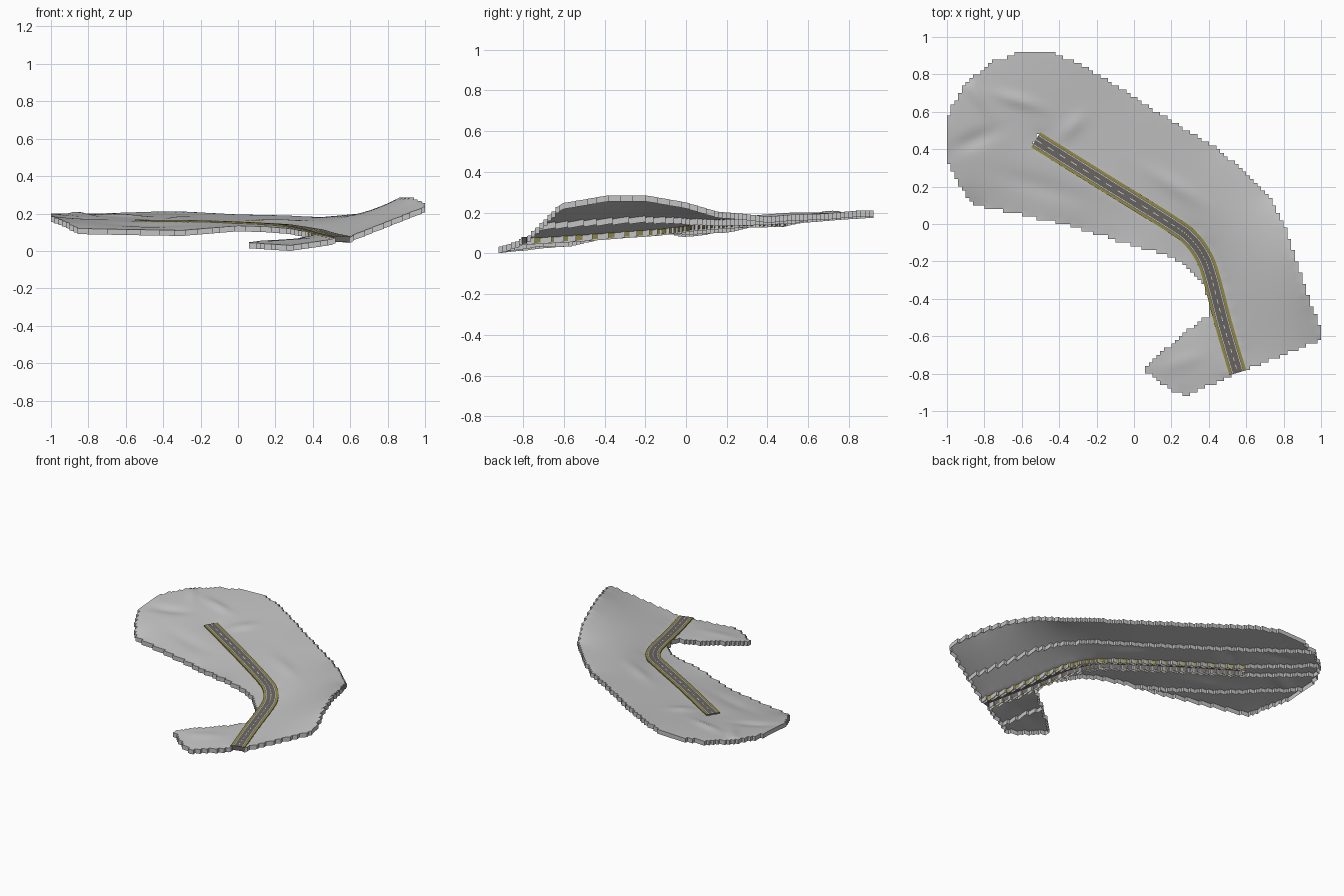
import bpy
import math
from mathutils import Vector

cube = bpy.data.objects.get("Cube")
if cube:
    bpy.data.objects.remove(cube, do_unlink=True)

CELL = 0.02        # terrain grid step
SKIRT = 0.03       # depth of the hanging edge walls
HALF_ROAD = 0.047
SEAMS = (-0.23, -0.05, 0.05, 0.23)   # sideways distances where terrain strips meet


def material(name, r, g, b):
    mat = bpy.data.materials.new(name)
    mat.use_nodes = True
    mat.diffuse_color = (r, g, b, 1)
    mat.node_tree.nodes["Principled BSDF"].inputs["Base Color"].default_value = (r, g, b, 1)
    return mat


ground = material("pale grey ground", 0.55, 0.55, 0.55)
verge = material("olive yellow verge", 0.29, 0.26, 0.06)
asphalt = material("dark asphalt", 0.14, 0.13, 0.12)
paint = material("white road paint", 0.7, 0.7, 0.68)


def make_object(name, verts, faces, mats, indices=None, smooth=False):
    mesh = bpy.data.meshes.new(name)
    mesh.from_pydata(verts, [], faces)
    for mat in mats:
        mesh.materials.append(mat)
    for i, poly in enumerate(mesh.polygons):
        poly.use_smooth = smooth
        if indices:
            poly.material_index = indices[i]
    obj = bpy.data.objects.new(name, mesh)
    bpy.context.collection.objects.link(obj)
    return obj


def nearest(path, x, y):
    """Signed sideways distance, height and segment number on a path."""
    best = (9, 0, 0)
    for i in range(len(path) - 1):
        a, b = path[i], path[i + 1]
        dx, dy = b[0] - a[0], b[1] - a[1]
        t = ((x - a[0]) * dx + (y - a[1]) * dy) / (dx * dx + dy * dy)
        t = min(1, max(0, t))
        px, py = x - a[0] - t * dx, y - a[1] - t * dy
        d = math.hypot(px, py)
        if d < abs(best[0]):
            side = 1 if dx * py - dy * px > 0 else -1
            best = (d * side, a[2] + t * (b[2] - a[2]), i)
    return best


def inside(poly, x, y):
    hit = False
    for a, b in zip(poly, poly[1:]):
        if (a[1] > y) != (b[1] > y):
            if x < a[0] + (y - a[1]) * (b[0] - a[0]) / (b[1] - a[1]):
                hit = not hit
    return hit


def spline(points, steps):
    """Catmull-Rom curve through the points."""
    pts = [Vector(p) for p in points]
    pts = [2 * pts[0] - pts[1]] + pts + [2 * pts[-1] - pts[-2]]
    out = []
    for a, b, c, d in zip(pts, pts[1:], pts[2:], pts[3:]):
        for k in range(steps):
            t = k / steps
            out.append(0.5 * (2 * b + (c - a) * t + (2 * a - 5 * b + 4 * c - d) * t * t
                              + (3 * b - a - 3 * c + d) * t ** 3))
    return out + [pts[-2]]


# Terrain outline with edge heights
outline = [
    (-1, .38, .19), (-1, .52, .2), (-.98, .62, .2), (-.9, .75, .2), (-.75, .87, .2),
    (-.6, .92, .205), (-.45, .92, .21), (-.28, .85, .21), (0, .68, .195), (.25, .52, .19),
    (.45, .4, .18), (.6, .27, .195), (.72, .15, .205), (.8, 0, .25), (.87, -.2, .285),
    (.93, -.38, .285), (1.02, -.61, .245), (.59, -.785, .075), (.28, -.915, .03),
    (.2, -.89, .035), (.05, -.78, .045), (.13, -.7, .055), (.3, -.56, .065),
    (.41, -.48, .085), (.38, -.33, .1), (.28, -.22, .12), (.15, -.16, .13),
    (0, -.12, .135), (-.3, -.02, .11), (-.6, .05, .115), (-.85, .1, .12),
    (-.93, .2, .16), (-.99, .33, .185)]
outline.append(outline[0])

# Road centre line, extended past both ends to guide the terrain strips
route = [(-.525, .45, .163), (-.15, .217, .158), (.2, 0, .142), (.3, -.075, .13),
         (.37, -.17, .118), (.412, -.28, .11), (.48, -.54, .09), (.555, -.795, .075)]
guide = [(-1.2, .87, .19)] + route + [(.61, -.98, .06)]

# Terrain cells and strip numbers
cells = {}
for i in range(-50, 50):
    for j in range(-46, 46):
        x, y = (i + .5) * CELL, (j + .5) * CELL
        if inside(outline, x, y):
            side, _, seg = nearest(guide, x, y)
            under_road = abs(side) < HALF_ROAD - .012 and seg > 0
            cells[i, j] = -1 if under_road else sum(side > s for s in SEAMS)

# Heights: fixed along the outline and the road, relaxed in between
height, free = {}, []
corners = {(i + a, j + b) for i, j in cells for a in (0, 1) for b in (0, 1)}
for i, j in sorted(corners):
    x, y = i * CELL, j * CELL
    side, z, seg = nearest(guide, x, y)
    border = any((i - a, j - b) not in cells for a in (0, 1) for b in (0, 1))
    if abs(side) < HALF_ROAD + .01 and seg > 0:
        height[i, j] = z - .003
    elif border:
        height[i, j] = nearest(outline, x, y)[1]
    else:
        height[i, j] = z
        free.append((i, j))
for _ in range(90):
    for i, j in free:
        mean = (height[i + 1, j] + height[i - 1, j] + height[i, j + 1] + height[i, j - 1]) / 4
        height[i, j] += 1.8 * (mean - height[i, j])

# Gentle humps and hollows: x, y, length, width, angle, rise
humps = [(-.85, .7, .1, .03, -1, .012), (-.62, .66, .12, .03, -.3, .012),
         (-.85, .45, .12, .04, .4, -.012), (-.33, .52, .08, .04, .8, .01),
         (.22, .2, .16, .04, -.55, .01), (-.5, .2, .2, .05, -.3, -.008),
         (.25, -.74, .12, .04, .3, .006)]
for i, j in free:
    for x, y, long, wide, angle, rise in humps:
        dx, dy = i * CELL - x, j * CELL - y
        u = (dx * math.cos(angle) + dy * math.sin(angle)) / long
        v = (dy * math.cos(angle) - dx * math.sin(angle)) / wide
        height[i, j] += rise * math.exp(-u * u - v * v)

# Terrain surface
order = {c: n for n, c in enumerate(sorted(corners))}
verts = [(i * CELL, j * CELL, height[i, j]) for i, j in order]
faces = [[order[i + a, j + b] for a, b in ((0, 0), (1, 0), (1, 1), (0, 1))]
         for (i, j), strip in cells.items() if strip >= 0]
make_object("terrain", verts, faces, [ground], smooth=True)

# Stepped walls hanging from the outer edge and the strip seams
verts, faces = [], []
for (i, j), strip in cells.items():
    if strip < 0:
        continue
    for (di, dj), p, q in (((1, 0), (1, 0), (1, 1)), ((-1, 0), (0, 1), (0, 0)),
                           ((0, 1), (1, 1), (0, 1)), ((0, -1), (0, 0), (1, 0))):
        other = cells.get((i + di, j + dj), -1)
        if other >= strip:
            continue
        n = len(verts)
        ends = [(i + p[0], j + p[1]), (i + q[0], j + q[1])]
        for drop, (a, b) in zip((SKIRT, SKIRT, 0, 0), ends + ends[::-1]):
            verts.append((a * CELL, b * CELL, height[a, b] - drop))
        faces.append((n, n + 1, n + 2, n + 3))
make_object("terrain_skirt", verts, faces, [ground])

# Road: strips across the width, with a dashed centre line
centre = spline(route, 12)
edges = [-HALF_ROAD, -.033, -.029, -.026, -.002, .002, .026, .029, .033, HALF_ROAD]
colours = [0, 1, 2, 1, 2, 1, 2, 1, 0]
rows = []
for n, p in enumerate(centre):
    along = centre[min(n + 1, len(centre) - 1)] - centre[max(n - 1, 0)]
    across = Vector((-along.y, along.x, 0)).normalized()
    rows.append([p + across * e + Vector((0, 0, .004)) for e in edges])
width = len(edges)
verts = [v for row in rows for v in row]
faces, indices = [], []
for r in range(len(rows) - 1):
    for c in range(width - 1):
        n = r * width + c
        faces.append((n + 1, n, n + width, n + width + 1))
        dashed_gap = c == width // 2 - 1 and r % 2
        indices.append(1 if dashed_gap else colours[c])
make_object("road", verts, faces, [verge, asphalt, paint], indices, True)

# Walls hanging below the road edges and ends
verts, faces, indices = [], [], []


def hang(line, colour):
    for a, b in zip(line, line[1:]):
        n = len(verts)
        down = Vector((0, 0, -SKIRT))
        verts.extend((a, b, b + down, a + down))
        faces.append((n, n + 1, n + 2, n + 3))
        indices.append(colour)


for column, colour in ((0, 0), (1, 1), (-2, 1), (-1, 0)):
    hang([row[column] for row in rows], colour)
for row in (rows[0], rows[-1]):
    hang(row, 1)
make_object("road_skirt", verts, faces, [verge, asphalt], indices)
